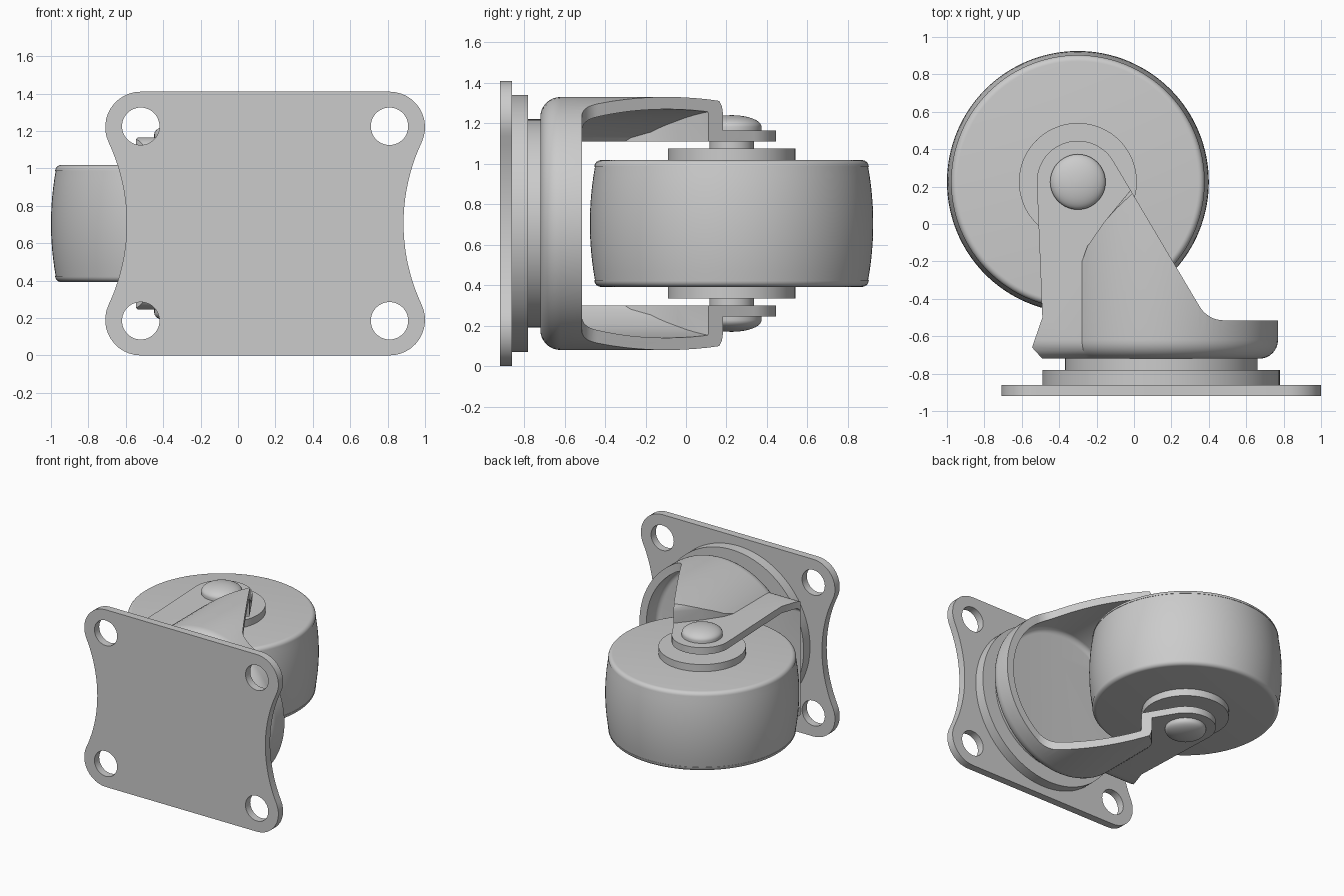
import bpy, bmesh
from math import sin, cos, pi, radians

cube = bpy.data.objects.get("Cube")
if cube:
    bpy.data.objects.remove(cube, do_unlink=True)

metal = bpy.data.materials.new("light_grey")
metal.use_nodes = True
GREY = (0.6, 0.6, 0.6, 1)
metal.diffuse_color = GREY
metal.node_tree.nodes["Principled BSDF"].inputs["Base Color"].default_value = GREY

MID = 0.705                # height of the symmetry plane
PX = 0.145                 # x of the swivel axis
WX, WY = -0.30, 0.225      # wheel axle position
AXES = {"x": lambda a, b, h: (h, a, b),
        "y": lambda a, b, h: (a, h, b),
        "z": lambda a, b, h: (a, b, h)}


def arc(cx, cy, r, a0, a1, n=12):
    angles = [radians(a0 + (a1 - a0) * i / n) for i in range(n + 1)]
    return [(cx + r * cos(a), cy + r * sin(a)) for a in angles]


def finish(name, bm):
    bmesh.ops.recalc_face_normals(bm, faces=bm.faces)
    mesh = bpy.data.meshes.new(name)
    bm.to_mesh(mesh)
    bm.free()
    mesh.materials.append(metal)
    ob = bpy.data.objects.new(name, mesh)
    bpy.context.collection.objects.link(ob)
    return ob


def prism(name, pts, axis, lo, hi, bevel=0):
    """Extrude an outline along an axis, optionally rounding both rims."""
    bm = bmesh.new()
    base = bm.faces.new([bm.verts.new(AXES[axis](a, b, lo)) for a, b in pts])
    top = bmesh.ops.extrude_face_region(bm, geom=[base])["geom"]
    verts = [g for g in top if isinstance(g, bmesh.types.BMVert)]
    bmesh.ops.translate(bm, verts=verts, vec=AXES[axis](0, 0, hi - lo))
    if bevel:
        rims = {e for f in bm.faces if len(f.verts) == len(pts) for e in f.edges}
        bmesh.ops.bevel(bm, geom=list(rims), offset=bevel, segments=5,
                        profile=0.5, affect="EDGES")
    return finish(name, bm)


def lathe(name, profile, axis, cx, cy, n=96):
    """Revolve (radius, height) points, closing the ends with discs."""
    bm = bmesh.new()
    rings = [[bm.verts.new(AXES[axis](cx + r * cos(2 * pi * i / n),
                                      cy + r * sin(2 * pi * i / n), h))
              for i in range(n)] for r, h in profile]
    for lower, upper in zip(rings, rings[1:]):
        for i in range(n):
            j = (i + 1) % n
            bm.faces.new((lower[i], lower[j], upper[j], upper[i]))
    bm.faces.new(rings[0])
    bm.faces.new(rings[-1])
    return finish(name, bm)


def boolean(ob, tool, operation):
    """Apply a boolean and remove the tool object."""
    mod = ob.modifiers.new("cut", "BOOLEAN")
    mod.object, mod.operation, mod.solver = tool, operation, "EXACT"
    graph = bpy.context.evaluated_depsgraph_get()
    mesh = bpy.data.meshes.new_from_object(ob.evaluated_get(graph))
    ob.modifiers.clear()
    ob.data = mesh
    bpy.data.objects.remove(tool, do_unlink=True)


# Mounting plate: rounded corners, concave short sides, four holes
def flip(pts, fx, fz):
    return [(2 * PX - x if fx else x, 2 * MID - z if fz else z) for x, z in pts]


corner = arc(-0.52, 1.22, 0.19, 90, 205)
waist = arc(-1.615, MID, 1.02, 25.2, -25.2, 20)[1:-1]
left_side = corner + waist + flip(corner, False, True)[::-1]
plate = prism("mounting_plate", left_side + flip(left_side, True, False)[::-1],
              "y", -0.92, -0.86)
for x in (-0.52, 0.81):
    for z in (0.185, 1.225):
        hole = lathe("hole_cutter", [(0.1, -1), (0.1, -0.8)], "y", x, z, 48)
        boolean(plate, hole, "DIFFERENCE")

# Swivel bearing: two stacked rings
lathe("swivel_bearing", [(0.635, -0.86), (0.635, -0.78), (0.515, -0.78),
                         (0.515, -0.71)], "y", PX, MID)


# Fork: a stamped sheet, made as an outer shell minus an inner shell
def cup(name, r, front, fillet):
    profile = arc(r - fillet, front + fillet, fillet, -90, 0, 8) + [(r, 0.8)]
    return lathe(name, profile, "y", PX, MID)


def channel(name, half, front, fillet, x0, x1, back):
    low = arc(front + fillet, MID - half + fillet, fillet, 180, 270, 8)
    high = [(y, 2 * MID - z) for y, z in low][::-1]
    return prism(name, low + [(back, MID - half), (back, MID + half)] + high,
                 "x", x0, x1)


def shoulder(name, shift, half, bevel):
    # limits the raised part of each arm along a diagonal step
    step = [(-0.45, -1.1), (-0.45, -0.45), (-0.285, -0.22), (-0.25, -0.12),
            (-0.16, 0.01), (-0.02, 0.18), (0.15, 0.38), (1.2, 0.38), (1.2, -1.1)]
    return prism(name, [(x + shift, y - shift) for x, y in step], "z",
                 MID - half, MID + half, bevel)


fork = cup("fork", 0.625, -0.72, 0.1)
boolean(fork, shoulder("outer_limit", 0, 0.64, 0.09), "INTERSECT")
boolean(fork, channel("outer_channel", 0.46, -0.72, 0.1, -0.7, 0.2, 0.6), "UNION")
cavity = cup("cavity", 0.565, -0.66, 0.04)
boolean(cavity, shoulder("inner_limit", 0.055, 0.58, 0.04), "INTERSECT")
boolean(fork, cavity, "DIFFERENCE")
boolean(fork, channel("inner_channel", 0.405, -0.66, 0.04, -0.9, 0.15, 0.9),
        "DIFFERENCE")
outline = (arc(WX, WY, 0.22, 30.2, 178, 24)
           + [(-0.49, -0.5), (-0.545, -0.66), (-0.417, -0.8), (0.9, -0.8),
              (0.9, -0.515)]
           + arc(0.48, -0.365, 0.15, -90, -150, 8))
boolean(fork, prism("fork_outline", outline, "z", -0.2, 1.6), "INTERSECT")

# Wheel: crowned tread with rounded rims
crown = [(0.675 + 0.025 * (1 - t * t), MID + 0.28 * t)
         for t in [i / 6 - 1 for i in range(13)]]
rim_top = arc(0.645, 0.985, 0.033, 0, 90, 6)
rim_low = [(r, 2 * MID - z) for r, z in rim_top][::-1]
lathe("wheel", rim_low + crown + rim_top, "z", WX, WY, 128)

# Hub with narrower spacers that meet the arms
half_hub = [(0.315, 0.37), (0.11, 0.37), (0.11, 0.41)]
lathe("hub", [(r, MID - h) for r, h in half_hub][::-1]
      + [(r, MID + h) for r, h in half_hub], "z", WX, WY)

# Domed axle rivets
for side, label in ((1, "upper"), (-1, "lower")):
    dome = [(0.148, 0.455), (0.148, 0.478)]
    dome += [(0.148 * cos(a), 0.478 + 0.057 * sin(a))
             for a in [pi / 2 * i / 10 for i in range(1, 10)]] + [(0.004, 0.535)]
    lathe(label + "_rivet", [(r, MID + side * h) for r, h in dome],
          "z", WX, WY, 64)

# Smooth the round surfaces, keep the pressed edges crisp
for ob in bpy.context.scene.objects:
    ob.select_set(ob.type == "MESH" and metal.name in ob.data.materials)
    if ob.select_get():
        bpy.context.view_layer.objects.active = ob
bpy.ops.object.shade_smooth_by_angle(angle=radians(30))
